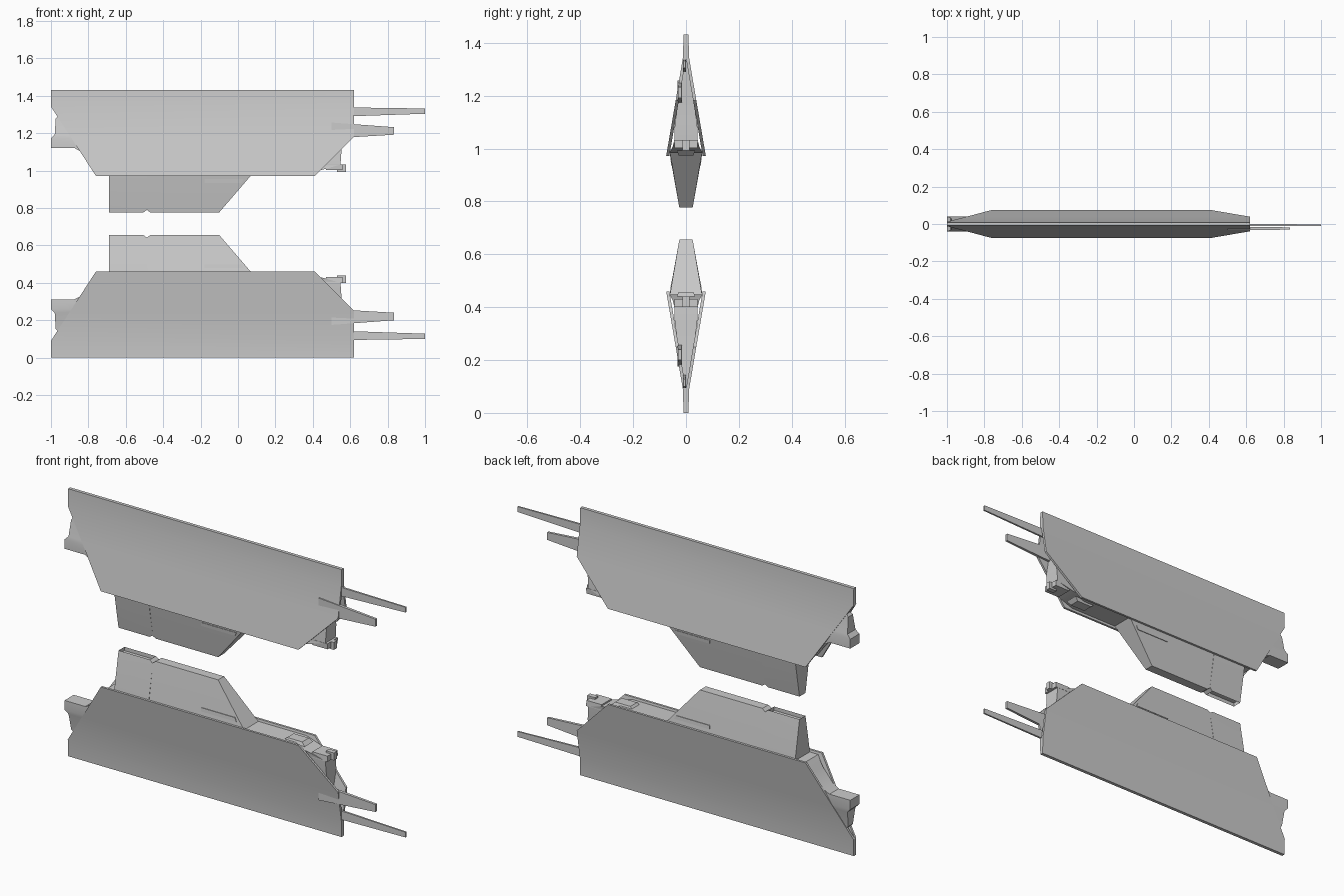
import bpy, bmesh

if "Cube" in bpy.data.objects:
    bpy.data.objects.remove(bpy.data.objects["Cube"])

MID_Z = 0.716  # plane between the two facing craft

pivot = bpy.data.objects.new("mirror_pivot", None)
pivot.location = (0, 0, MID_Z)
pivot.hide_render = True
bpy.context.collection.objects.link(pivot)


def add_object(name, bm):
    """Finish a part, and mirror it to make the inverted upper craft."""
    bmesh.ops.recalc_face_normals(bm, faces=bm.faces)
    me = bpy.data.meshes.new(name)
    bm.to_mesh(me)
    bm.free()
    ob = bpy.data.objects.new(name, me)
    bpy.context.collection.objects.link(ob)
    mod = ob.modifiers.new("upper_copy", 'MIRROR')
    mod.use_axis = (False, False, True)
    mod.mirror_object = pivot
    mod.use_mirror_merge = False
    bpy.ops.object.select_all(action='DESELECT')
    ob.select_set(True)
    bpy.context.view_layer.objects.active = ob
    bpy.ops.object.shade_smooth_by_angle(angle=0.45)
    return ob


def loft(name, sections, dish=None):
    """Stack rectangles (z, x0, x1, y0, y1); optionally sink the top into a dish."""
    bm = bmesh.new()
    rings = [[bm.verts.new(p) for p in
              ((x0, y0, z), (x1, y0, z), (x1, y1, z), (x0, y1, z))]
             for z, x0, x1, y0, y1 in sections]
    for a, b in zip(rings, rings[1:]):
        for i in range(4):
            j = (i + 1) % 4
            bm.faces.new((a[i], a[j], b[j], b[i]))
    bm.faces.new(rings[0])
    top = bm.faces.new(rings[-1])
    if dish:
        bmesh.ops.inset_region(bm, faces=[top], thickness=dish[0])
        for v in top.verts:
            v.co.z -= dish[1]
    return add_object(name, bm)


def sym(name, sections, dish=None):
    """Loft centred on y = 0: (z, x0, x1, half width)."""
    return loft(name, [(z, a, b, -w, w) for z, a, b, w in sections], dish)


def prong(name, y, x1, base, tip, w):
    """Tapered bar pointing forward."""
    bm = bmesh.new()
    rings = [[bm.verts.new((x, y + s * k, z)) for z, s in
              ((z0, -1), (z0, 1), (z1, 1), (z1, -1))]
             for x, (z0, z1), k in ((0.5, base, w), (x1, tip, w * 0.7))]
    for i in range(4):
        j = (i + 1) % 4
        bm.faces.new((rings[0][i], rings[0][j], rings[1][j], rings[1][i]))
    for r in rings:
        bm.faces.new(r)
    add_object(name, bm)


# Hull: two thin side panels leaning apart from a shared keel
panel = [(0, -1, .62, 0, .009), (.09, -1, .62, 0, .012),
         (.25, -.896, .62, .027, .039), (.46, -.76, .41, .063, .075)]
loft("hull_panel_left", panel)
loft("hull_panel_right", [(z, a, b, -p, -q) for z, a, b, p, q in panel])

# Inner body filling the hull and poking out of both open ends
sym("inner_body", [(.10, -.92, .56, .004), (.155, -.975, .565, .02),
                   (.255, -.98, .55, .031), (.33, -.84, .553, .042),
                   (.40, -.78, .548, .044), (.425, -.76, .46, .05),
                   (.448, -.74, .36, .062)])
sym("rear_engine", [(.16, -.975, -.85, .02), (.24, -.98, -.82, .034),
                    (.26, -1, -.82, .039), (.31, -1, -.82, .039)])

# Nose fittings and deck details
sym("nose_bar", [(.40, .47, .56, .045), (.43, .47, .56, .043)])
sym("nose_nub", [(.40, .53, .577, .013), (.44, .53, .577, .013)])
sym("deck_hatch", [(.44, .29, .42, .035), (.458, .31, .40, .028)])

# Superstructure: dished rear tower and sloping cabin
sym("rear_tower", [(.44, -.69, -.485, .063), (.48, -.69, -.485, .057),
                   (.64, -.69, -.485, .028), (.655, -.69, -.505, .025)],
    dish=(.008, .02))
sym("cabin", [(.44, -.49, .085, .062), (.64, -.49, -.087, .028),
              (.655, -.47, -.10, .025)])
for side, s in (("left", 1), ("right", -1)):
    loft("cabin_rib_" + side, [(.478, -.18, .03, 0, s * .058),
                               (.497, -.18, .02, 0, s * .056)])

# Forward prongs, offset to the front side
prong("long_prong", -.006, 1.0, (.093, .145), (.10, .128), .006)
prong("short_prong", -.024, .835, (.175, .26), (.20, .24), .009)
